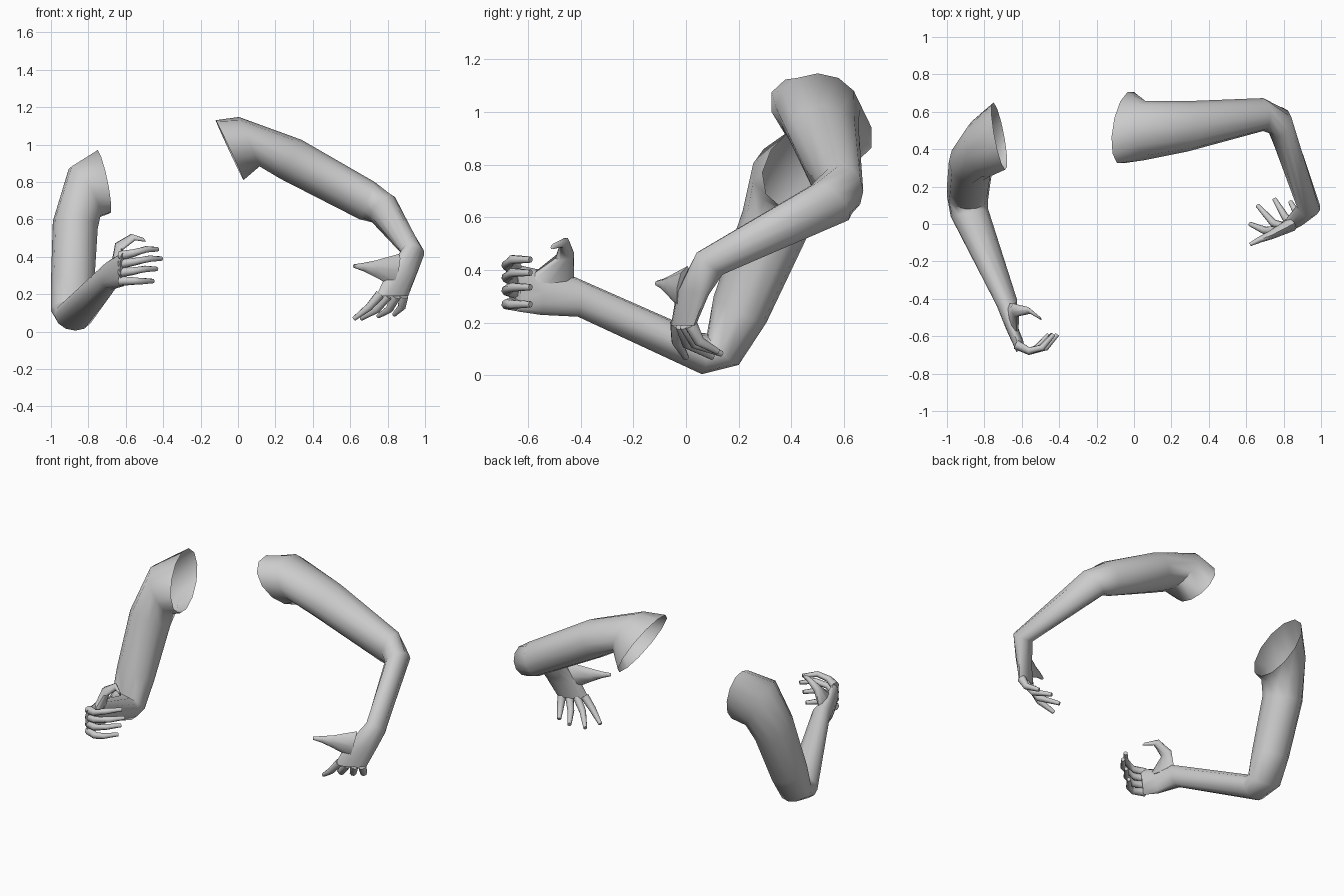
import bpy, bmesh, math
from mathutils import Vector as V


def loft(name, sections, sides=12, cap_start=False):
    """Skin elliptical rings given as (centre, half axis a, half axis b)."""
    bm = bmesh.new()
    rings = []
    for c, a, b in sections:
        c, a, b = V(c), V(a), V(b)
        rings.append([bm.verts.new(c + a * math.cos(t) + b * math.sin(t))
                      for t in (2 * math.pi * i / sides for i in range(sides))])
    for r, s in zip(rings, rings[1:]):
        for i in range(sides):
            j = (i + 1) % sides
            bm.faces.new((r[i], r[j], s[j], s[i]))
    bm.faces.new(rings[-1])
    if cap_start:
        bm.faces.new(rings[0][::-1])
    bmesh.ops.recalc_face_normals(bm, faces=bm.faces)
    me = bpy.data.meshes.new(name)
    bm.to_mesh(me)
    bm.free()
    ob = bpy.data.objects.new(name, me)
    bpy.context.collection.objects.link(ob)
    bpy.ops.object.select_all(action='DESELECT')
    ob.select_set(True)
    bpy.context.view_layer.objects.active = ob
    bpy.ops.object.shade_smooth_by_angle(angle=math.radians(60))
    return ob


def finger(name, points, radii):
    """Tapered round tube along a short path."""
    pts = [V(p) for p in points]
    secs = []
    for i, p in enumerate(pts):
        t = (pts[min(i + 1, len(pts) - 1)] - pts[max(i - 1, 0)]).normalized()
        a = t.cross(V((0.3, 0.5, 0.81))).normalized()
        secs.append((p, a * radii[i], t.cross(a) * radii[i]))
    loft(name, secs, 8, True)


# Raised arm with palm, open at the shoulder
loft("bent_arm", [
    ((-.72, .47, .80), (-.03, .18, .03), (-.03, .02, .17)),
    ((-.82, .40, .745), (-.01, .145, -.06), (-.085, .04, .125)),
    ((-.87, .335, .57), (0, .12, -.055), (-.12, 0, .02)),
    ((-.885, .205, .25), (0, .10, -.05), (-.115, 0, .015)),
    ((-.89, .14, .10), (.01, .06, -.06), (-.11, .01, .01)),
    ((-.88, .06, .083), (.01, 0, -.078), (-.10, -.02, 0)),
    ((-.68, -.42, .30), (0, .01, -.077), (-.055, -.015, 0)),
    ((-.655, -.55, .315), (0, 0, -.085), (-.03, -.01, 0)),
    ((-.61, -.655, .335), (0, .015, -.092), (-.02, -.025, 0)),
])
loft("bent_arm_thumb", [
    ((-.65, -.52, .35), (.02, -.095, .01), (-.025, 0, 0)),
    ((-.635, -.46, .455), (.01, -.035, -.01), (-.02, -.01, .015)),
    ((-.56, -.462, .505), (.006, -.018, -.008), (-.008, 0, .017)),
    ((-.50, -.505, .49), (.004, -.009, -.004), (-.004, 0, .01)),
], 8, True)
# Fingers curled towards the body: (knuckle height, tip height, tip x)
for i, (z0, z1, x) in enumerate([(.405, .44, -.43), (.36, .39, -.41),
                                 (.315, .335, -.435), (.27, .27, -.455)]):
    path = [(-.63, -.645, z0), (-.56, -.68, z0 + (z1 - z0) * .4),
            (x + .0 - .06, -.66, z1), (x, -.59, z1)]
    finger(f"bent_arm_finger_{i + 1}", path, (.026, .021, .018, .012))

# Outstretched arm with drooping hand, open at the shoulder
loft("drooping_arm", [
    ((-.045, .515, .97), (.01, .19, -.03), (-.075, -.05, .16)),
    ((.06, .50, 1.015), (0, .158, 0), (-.055, 0, .132)),
    ((.285, .522, .92), (0, .135, 0), (.055, 0, .105)),
    ((.69, .585, .70), (0, .088, 0), (.04, 0, .10)),
    ((.775, .545, .655), (.05, .06, 0), (.045, -.05, .075)),
    ((.935, .09, .425), (.06, .01, -.015), (.015, -.05, .04)),
    ((.875, .025, .31), (.082, .05, 0), (.02, -.035, .01)),
    ((.825, -.01, .19), (.085, .04, 0), (.012, -.025, 0)),
])
loft("drooping_arm_thumb", [
    ((.84, -.005, .33), (-.02, -.01, -.085), (.02, -.03, 0)),
    ((.73, -.06, .338), (-.005, 0, -.042), (.012, -.02, 0)),
    ((.67, -.085, .345), (0, 0, -.022), (.008, -.014, 0)),
    ((.62, -.11, .35), (0, 0, -.01), (.005, -.008, 0)),
], 8, True)
# Spread fingers: (knuckle, middle joint, tip)
for i, path in enumerate([
        ((.76, -.035, .20), (.70, -.035, .13), (.62, 0, .068)),
        ((.80, -.015, .19), (.745, .005, .12), (.66, .10, .07)),
        ((.845, 0, .19), (.81, .035, .12), (.75, .135, .082)),
        ((.885, .02, .19), (.875, .05, .13), (.835, .12, .09))]):
    finger(f"drooping_arm_finger_{i + 1}", path, (.026, .021, .012))
